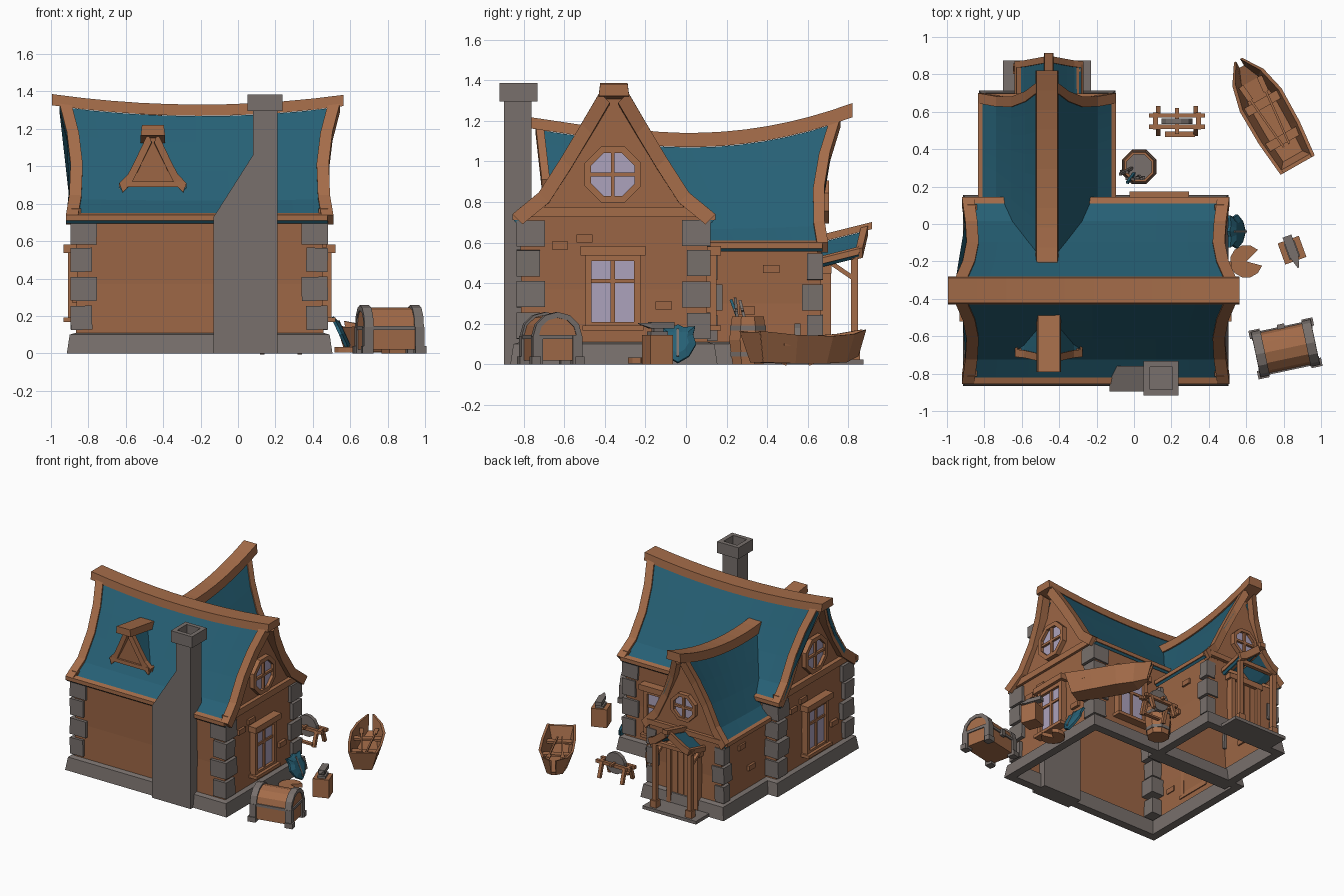
import bpy, bmesh, math, random
from mathutils import Matrix, Vector

if "Cube" in bpy.data.objects:
    bpy.data.objects.remove(bpy.data.objects["Cube"])
random.seed(3)
I = Matrix.Identity(4)
RAD = math.radians

def material(name, *rgb):
    m = bpy.data.materials.new(name)
    m.diffuse_color = [(c / 255 / 12.92 if c < 11 else ((c / 255 + .055) / 1.055) ** 2.4) for c in rgb] + [1]
    m.use_nodes = True
    m.node_tree.nodes["Principled BSDF"].inputs["Base Color"].default_value = m.diffuse_color
    return m
WOOD = material("trim_wood", 164, 108, 73)
WALL = material("wall_wood", 156, 102, 69)
TEAL = material("teal_roof", 38, 96, 117)
STONE = material("grey_stone", 120, 112, 108)
GLASS = material("lavender_glass", 172, 162, 188)

def loft(name, rings, mat, M=I, cyclic=False, caps=True):
    n, verts, faces = len(rings[0]), [p for r in rings for p in r], []
    for i in range(len(rings) if cyclic else len(rings) - 1):
        a, b = i * n, (i + 1) % len(rings) * n
        faces += [(a + j, a + (j + 1) % n, b + (j + 1) % n, b + j) for j in range(n)]
    if caps and not cyclic:
        faces += [tuple(range(n)), tuple(range(len(verts) - n, len(verts)))]
    me = bpy.data.meshes.new(name)
    me.from_pydata([M @ Vector(v) for v in verts], [], faces)
    bm = bmesh.new(); bm.from_mesh(me)
    bmesh.ops.recalc_face_normals(bm, faces=bm.faces)
    bm.to_mesh(me); bm.free()
    me.materials.append(mat)
    ob = bpy.data.objects.new(name, me)
    bpy.context.collection.objects.link(ob)
    return ob

def rect(x0, x1, y0, y1, z):
    return [(x0, y0, z), (x1, y0, z), (x1, y1, z), (x0, y1, z)]

def box(name, mat, c, s, M=I, rot=None):
    T = M @ Matrix.Translation(c) @ (rot or I)
    x, y, z = (v / 2 for v in s)
    return loft(name, [rect(-x, x, -y, y, -z), rect(-x, x, -y, y, z)], mat, T)

def place(x, y, z, deg):          # local -y is the outward direction
    return Matrix.Translation((x, y, z)) @ Matrix.Rotation(RAD(deg), 4, 'Z')

def circle(r, n, off=0.5):
    return [(r * math.cos(2 * math.pi * (i + off) / n), r * math.sin(2 * math.pi * (i + off) / n)) for i in range(n)]

# Flared gable profile: (share of half width, share of height)
PROF = [(1, 0), (.74, .18), (.52, .47), (.32, .75), (.14, 1)]

def gable_roof(tag, P, half, eave, h, start, end, rise, ends, board, ridge, plates):
    Q = lambda s, t, k, dz=0: P(s, t, eave + k * h + rise(s, k) + dz)
    off = .1 * half
    for sd in (-1, 1):
        # roof sheet
        rings = []
        for i in range(9):
            S = lambda k: start(k) + (end(k) - board / 2 - start(k)) * i / 8
            top = [Q(S(k), sd * t * half, k, -.012) for t, k in PROF]
            low = [Q(S(k), sd * max(t * half - .02, .005), k, -.035) for t, k in PROF]
            rings.append(top + low[::-1])
        loft(tag + "_roof", rings, TEAL)
        # eave trim
        loft(tag + "_eave", [[Q(s, sd * half * a, 0, b) for a, b in ((1, .01), (1, -.02), (.93, -.02), (.93, .02))]
                             for s in (start(0), end(0) - board / 2)], WOOD)
        # barge boards
        for e in ends:
            f, d = (end, -board) if e > 0 else (start, board)
            rings = []
            for t, k in PROF:
                o, w = f(k), t * half
                rings.append([Q(o, sd * w, k, .01), Q(o + d, sd * w, k, .01),
                              Q(o + d, sd * (w - off), k, -.04), Q(o, sd * (w - off), k, -.04)])
            loft(tag + "_barge_board", rings, WOOD)
    # ridge beam
    r0, r1, w, th = ridge
    loft(tag + "_ridge", [[Q(s, a * w / 2, 1, b) for a, b in ((-1, -.01), (1, -.01), (.9, th), (-.9, th))]
                          for s in [r0 + (r1 - r0) * i / 10 for i in range(11)]], WOOD)
    # gable walls
    for s in plates:
        loft(tag + "_gable", [[Q(s + d, t * half * .95, k, -.01) for t, k in PROF] +
                              [Q(s + d, -t * half * .95, k, -.01) for t, k in PROF[::-1]] for d in (-.015, .015)], WALL)

# Main house roof
m_end = lambda k: .51 - .13 * k + .165 * k * k
gable_roof("main", lambda s, t, z: (s, -.355 + t, z), .5, .73, .60, lambda k: -.41 - m_end(k), m_end,
           lambda s, k: k * .05 * (((s + .2) / .75) ** 2 - 1), (-1, 1), .065, (-.995, .565, .15, .05), (-.84, .435))
# Rear wing roof
gable_roof("wing", lambda s, t, z: (-.465 + t, s, z), .37, .59, .63, lambda k: .12 - .34 * k,
           lambda k: .70 - .13 * k + .19 * k * k, lambda s, k: k * .14 * (((s - .02) / .78) ** 2 - 1),
           (1,), .055, (-.23, .82, .125, .06), (.655,))
# Front dormer
gable_roof("dormer", lambda s, t, z: (-.455 + t, -s, z), .18, .90, .27, lambda k: .6 - .2 * k,
           lambda k: .71 + .03 * k, lambda s, k: k * (s - .75) * .15, (1,), .04, (.45, .79, .13, .045), (.685,))
box("dormer_sill", WOOD, (-.455, -.69, .905), (.34, .05, .03))
# Porch canopy
gable_roof("porch", lambda s, t, z: (-.455 + t, s, z), .185, .57, .10, lambda k: .66, lambda k: .87 + .025 * k,
           lambda s, k: (s - .89) * .25, (1,), .035, (.65, .915, .05, .025), ())

# Walls (open below) and stone plinths
for tag, (x0, x1, y0, y1), top in (("main", (-.86, .45, -.81, .10), .74), ("wing", (-.775, -.155, .09, .66), .6)):
    loft(tag + "_walls", [rect(x0 - d, x1 + d, y0 - d, y1 + d, z) for z, d in ((0, .01), (top / 2, 0), (top, .01))],
         WALL, caps=False)
    ring = [rect(x0 - a, x1 + a, y0 - a, y1 + a, z) for z, a in ((0, .055), (.10, .04), (.115, -.01), (0, -.01))]
    loft(tag + "_plinth", list(zip(*ring)), STONE, cyclic=True)

# Corner stones
def corner(x, y, dx, dy, levels, w):
    for i, z in enumerate(levels):
        a = w + (.015 if i % 2 else -.01)
        box("corner_stone", STONE, (x + dx * (a / 2 - .02), y + dy * (a / 2 - .02), z), (a, a, .128),
            rot=Matrix.Rotation(random.uniform(-.04, .04), 4, 'Y'))
for x, dx in ((-.875, 1), (.46, -1)):
    for y, dy in ((-.815, 1), (.10, -1)):
        corner(x, y, dx, dy, (.19, .345, .50, .645), .125)
for x, dx in ((-.785, 1), (-.145, -1)):
    corner(x, .655, dx, -1, (.18, .33, .48), .09)
corner(-.14, .10, -1, 1, (.18, .33, .48), .085)

# Square and round windows
def window(M, w=.27, h=.36):
    box("window_glass", GLASS, (0, -.012, 0), (w - .05, .02, h - .05), M)
    for s in (-1, 1):
        box("window_jamb", WOOD, (s * (w / 2 - .015), -.02, 0), (.03, .05, h), M)
        box("window_rail", WOOD, (0, -.02, s * (h / 2 - .015)), (w - .05, .045, .03), M)
    box("window_mullion", WOOD, (0, -.02, 0), (.022, .025, h - .05), M)
    box("window_crossbar", WOOD, (0, -.02, .05), (w - .05, .025, .02), M)
    box("window_head", WOOD, (0, -.03, h / 2 + .02), (w + .05, .075, .045), M)
    box("window_sill", WOOD, (0, -.03, -h / 2), (w + .03, .075, .025), M)

def round_window(M, r=.15):
    prof = ((r, 0), (r, -.035), (r * .77, -.035), (r * .77, 0))
    loft("round_frame", [[(x * a, b, y * a) for a, b in prof] for x, y in circle(1, 8)], WOOD, M, cyclic=True)
    loft("round_glass", [[(x, d, y) for x, y in circle(r * .8, 8)] for d in (0, -.012)], GLASS, M)
    box("round_mullion", WOOD, (0, -.02, 0), (.018, .02, r * 1.6), M)
    box("round_crossbar", WOOD, (0, -.02, 0), (r * 1.6, .02, .018), M)

for x, deg in ((.455, 90), (-.865, -90)):
    window(place(x, -.36, .36, deg))
    round_window(place(x, -.36, .935, deg))
    box("gable_beam", WOOD, (0, 0, .75), (.92, .05, .05), place(x, -.355, 0, deg))
    for u, z in ((-.26, .585), (-.14, .62), (.25, .29)):      # loose bricks
        box("brick", WALL, (u, -.005, z), (.08, .03, .04), place(x, -.36, 0, deg))
window(place(.135, .105, .36, 180))
round_window(place(-.465, .67, .80, 180), .115)
box("wing_beam", WOOD, (-.465, .672, .605), (.64, .05, .04))
for s, x in ((1, -.15), (-1, -.78)):
    for y, z in ((.42, .47), (.30, .265)):
        box("wing_brick", WALL, (x, y, z), (.03, .08, .04))

# Chimney with a hollow cap
loft("chimney_stack", [[(x, y, z) for x, z in ((-.13, 0), (.21, 0), (.21, 1.3), (.08, 1.3), (.08, 1.06), (-.13, .73))]
                       for y in (-.895, -.76)], STONE)
cap = [rect(.145 - a, .145 + a, -.825 - a, -.825 + a, z) for a, z in ((.093, 1.295), (.093, 1.385), (.06, 1.385), (.06, 1.295))]
loft("chimney_cap", list(zip(*cap)), STONE, cyclic=True)

# Porch: step, door, posts and braces
D = place(-.465, .665, 0, 180)
box("porch_step", STONE, (0, -.115, .0125), (.47, .19, .025), D)
for i in range(4):
    box("door_plank", WOOD, ((i - 1.5) * .052, -.012, .235), (.048, .03, .43), D)
for s in (-1, 1):
    box("door_jamb", WOOD, (s * .12, -.02, .235), (.035, .06, .43), D)
    box("porch_post", WOOD, (s * .155, -.165, .28), (.035, .035, .52), D)
    box("post_foot", WOOD, (s * .155, -.165, .05), (.055, .055, .06), D)
    box("porch_beam", WOOD, (s * .155, -.10, .525), (.03, .2, .03), D, Matrix.Rotation(-.25, 4, 'X'))
    box("porch_brace", WOOD, (s * .155, -.10, .465), (.022, .16, .022), D, Matrix.Rotation(.6, 4, 'X'))
box("door_head", WOOD, (0, -.02, .47), (.31, .065, .045), D)
box("porch_lintel", WOOD, (0, -.165, .535), (.36, .03, .03), D)

# Treasure chest
C = place(.81, -.665, 0, 12)
def dome(r, h):
    return [(r * math.cos(math.pi * i / 6), .14 + h * math.sin(math.pi * i / 6)) for i in range(7)]
box("chest_body", WOOD, (0, 0, .08), (.31, .22, .12), C)
loft("chest_lid", [[(x, y, z) for y, z in dome(.112, .105)] for x in (-.155, .155)], WOOD, C)
for s in (-1, 1):
    prof = [(a, b, r) for a, b, r in ((.115, .108, 1), (.155, .108, 1), (.162, .118, 1), (.115, .118, 1))]
    outer, inner = dome(.123, .118), dome(.095, .09)
    loft("chest_strap", [[(s * .112, *o), (s * .162, *o), (s * .162, *i), (s * .112, *i)] for o, i in zip(outer, inner)], STONE, C)
    for t in (-1, 1):
        box("chest_corner", STONE, (s * .14, t * .1, .07), (.05, .05, .14), C)
        box("chest_foot", STONE, (s * .145, t * .11, .02), (.06, .045, .04), C)
    box("chest_end_band", STONE, (s * .157, 0, .135), (.012, .24, .022), C)
    box("chest_front_band", STONE, (0, s * .113, .135), (.31, .012, .02), C)
box("chest_lock", STONE, (0, .12, .13), (.04, .025, .05), C)

# Anvil on a stump
A = place(.845, -.14, 0, 110)
box("anvil_stump", WOOD, (0, 0, .072), (.12, .12, .145), A)
box("anvil_foot", STONE, (0, 0, .153), (.09, .06, .018), A)
box("anvil_waist", STONE, (0, 0, .17), (.05, .035, .02), A)
box("anvil_top", STONE, (.02, 0, .193), (.12, .05, .03), A)
loft("anvil_horn", [[(x, -w, .205), (x, w, .205), (x, w, .205 - d), (x, -w, .205 - d)]
                    for x, w, d in ((-.04, .022, .027), (-.10, .004, .006))], STONE, A)

# Leaning shield and a wooden disc on the ground
S = place(.595, -.04, .01, 90) @ Matrix.Rotation(RAD(-25), 4, 'X')
half = [(0, 0), (.055, .035), (.09, .10), (.075, .15), (.085, .195), (.03, .19)]
outline = half + [(0, .205)] + [(-x, z) for x, z in half[:0:-1]]
loft("shield", [[(x * f, y, .1 + (z - .1) * f) for x, z in outline] for y, f in ((.012, 1), (-.004, 1), (-.02, .6))], TEAL, S)
box("shield_rib", STONE, (0, -.012, .1), (.012, .02, .15), S)
disc = [(0, 0)] + [(.088 * math.cos(RAD(a)), .088 * math.sin(RAD(a))) for a in range(35, 336, 30)]
loft("broken_disc", [[(x, y, z) for x, y in disc] for z in (0, .03)], WOOD, place(.6, -.2, .005, 10))

# Barrel with tools
B = place(.027, .305, 0, 0)
rings = ((0, .082), (.12, .1), (.235, .085), (.235, .072), (.19, .072))
loft("barrel", [[(x, y, z) for x, y in circle(r, 8)] for z, r in rings], WOOD, B)
for z, r in ((.05, .093), (.18, .096)):
    loft("barrel_hoop", [[(x, y, z + d) for x, y in circle(r, 8)] for d in (-.012, .012)], STONE, B)
for x, y, a, b, m in ((-.03, -.04, .35, -.25, TEAL), (0, -.05, .1, .1, STONE), (-.045, -.01, .25, -.45, STONE)):
    R = Matrix.Rotation(a, 4, 'X') @ Matrix.Rotation(b, 4, 'Y')
    T = B @ Matrix.Translation((x, y, .2)) @ R
    box("tool_shaft", m, (0, 0, .05), (.014, .014, .16), T)
    box("tool_guard", STONE, (0, 0, .07), (.05, .014, .012), T)

# Grindstone bench
G = place(.23, .55, 0, 0)
loft("grindstone", [[(x, y, z + .12) for x, z in circle(.085, 12)] for y in (-.015, .015)], STONE, G)
for s in (-1, 1):
    box("bench_rail", WOOD, (0, s * .03, .11), (.30, .022, .025), G)
    box("bench_tie", WOOD, (s * .115, 0, .11), (.025, .09, .022), G)
    for t in (-1, 1):
        box("bench_leg", WOOD, (s * .10, t * .05, .055), (.025, .025, .12), G, Matrix.Rotation(t * .3, 4, 'X'))
box("bench_pedal", WOOD, (.015, -.07, .02), (.16, .03, .015), G)
box("grind_axle", WOOD, (0, 0, .12), (.02, .14, .02), G)

# Rowing boat
R = place(.717, .593, 0, 119.6)
st = ((-.32, .105, .01, .165), (-.12, .125, .005, .145), (.08, .128, .005, .14), (.22, .095, .01, .15), (.325, .025, .04, .172))
hull = []
for a, w, b, t in st:
    v, q = w - min(.018, w * .5), w * .62
    hull.append([(a * (.88 if z < t else 1), y, z) for y, z in
                 ((w, t), (q, b), (-q, b), (-w, t), (-v, t), (-q * .9, b + .02), (q * .9, b + .02), (v, t))])
loft("boat_hull", hull, WOOD, R)
loft("boat_transom", [[(-.32 + d, -.10, .16), (-.32 + d, .10, .16), (-.282 + d, .063, .012), (-.282 + d, -.063, .012)]
                      for d in (0, .02)], WOOD, R)
for a, w in ((-.16, .21), (.06, .21)):
    box("boat_seat", WOOD, (a, 0, .10), (.05, w, .015), R)
for s in (-1, 1):
    box("oar", WOOD, (-.02, s * .035, .115), (.36, .012, .012), R, Matrix.Rotation(s * .1, 4, 'Z'))
    box("oar_blade", WOOD, (.15, s * .052, .115), (.09, .03, .008), R, Matrix.Rotation(s * .1, 4, 'Z'))
